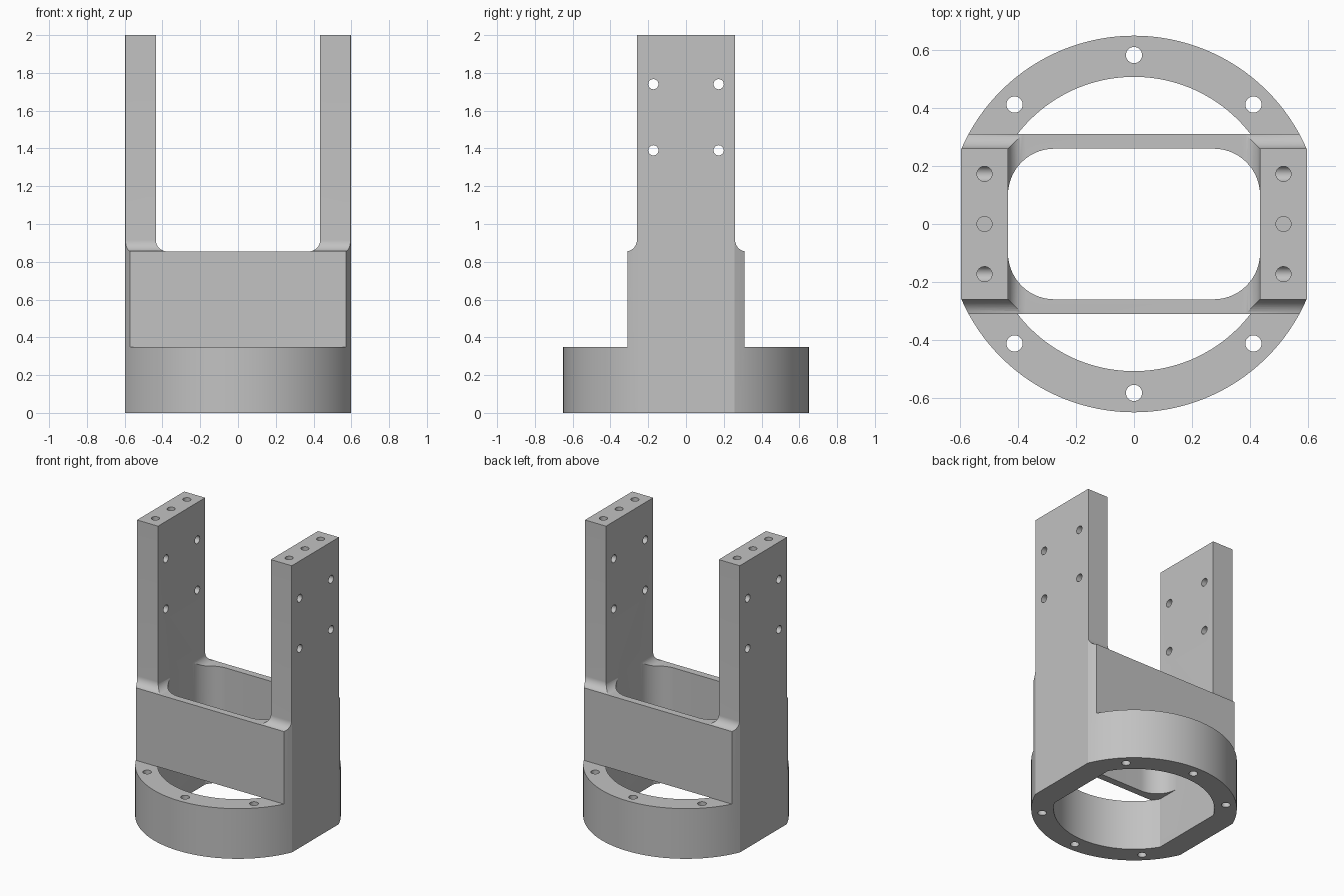
import bpy, bmesh
from math import acos, asin, cos, sin, pi, radians
from mathutils import Vector

cube = bpy.data.objects.get("Cube")
if cube:
    bpy.data.objects.remove(cube, do_unlink=True)

HALF_W, ARM_IN = 0.597, 0.435        # outer and inner faces of the arms
ARM_Y, WALL_Y = 0.26, 0.31           # arm and wall half depths
RING_R, BORE_R, RING_H = 0.65, 0.508, 0.35
WALL_TOP, FILLET = 0.855, 0.06

grey = bpy.data.materials.new("machined grey")
grey.use_nodes = True
grey.diffuse_color = (0.54, 0.54, 0.54, 1)
grey.node_tree.nodes["Principled BSDF"].inputs["Base Color"].default_value = (0.54, 0.54, 0.54, 1)


def arc(cx, cy, r, a0, a1, n):
    return [(cx + r * cos(a0 + (a1 - a0) * i / n), cy + r * sin(a0 + (a1 - a0) * i / n))
            for i in range(n + 1)]


def clipped_circle(r, half):
    """Circle with its left and right sides cut flat."""
    a = acos(half / r)
    return arc(0, 0, r, a, pi - a, 48) + arc(0, 0, r, pi + a, 2 * pi - a, 48)


def mirrored(points):
    """Close a half profile with its mirror image."""
    return points + [(-u, v) for u, v in reversed(points)]


def prism(name, outline, axis, lo, hi):
    """Extrude a 2D outline along an axis between two positions."""
    place = {"x": lambda u, v, w: (w, u, v),
             "y": lambda u, v, w: (u, w, v),
             "z": lambda u, v, w: (u, v, w)}[axis]
    bm = bmesh.new()
    face = bm.faces.new([bm.verts.new(place(u, v, lo)) for u, v in outline])
    grown = bmesh.ops.extrude_face_region(bm, geom=[face])["geom"]
    move = Vector(place(0, 0, hi - lo))
    bmesh.ops.translate(bm, vec=move, verts=[g for g in grown if isinstance(g, bmesh.types.BMVert)])
    bmesh.ops.recalc_face_normals(bm, faces=bm.faces)
    mesh = bpy.data.meshes.new(name)
    bm.to_mesh(mesh)
    bm.free()
    mesh.materials.append(grey)
    obj = bpy.data.objects.new(name, mesh)
    bpy.context.collection.objects.link(obj)
    return obj


def boolean(target, cutter, operation="DIFFERENCE"):
    cutter.hide_render = True
    mod = target.modifiers.new("cut", "BOOLEAN")
    mod.operation, mod.solver, mod.object = operation, "EXACT", cutter
    bpy.context.view_layer.objects.active = target
    bpy.ops.object.modifier_apply(modifier=mod.name)
    bpy.data.objects.remove(cutter, do_unlink=True)


def drill(target, u, v, r, axis, lo, hi):
    boolean(target, prism("drill", arc(u, v, r, 0, 2 * pi, 24)[:-1], axis, lo, hi))


# Full-height body with flat sides
bracket = prism("fork_bracket", clipped_circle(RING_R, HALF_W), "z", 0, 2)

# Stepped side profile: ring, wall, fillet, arm
start = asin((FILLET + ARM_Y - WALL_Y) / FILLET)
side = [(0.8, -0.1), (0.8, RING_H), (WALL_Y, RING_H)]
side += arc(ARM_Y + FILLET, WALL_TOP + FILLET, FILLET, 1.5 * pi - start, pi, 10)
side += [(ARM_Y, 2.1)]
boolean(bracket, prism("side_profile", mirrored(side), "x", -1, 1), "INTERSECT")

# Channel between the arms, filleted at the bottom
channel = arc(ARM_IN - FILLET, WALL_TOP + FILLET, FILLET, 1.5 * pi, 2 * pi, 10) + [(ARM_IN, 2.1)]
boolean(bracket, prism("channel", mirrored(channel), "y", -1, 1))

# Rounded pocket through the wall block
pr = 0.16
pocket = []
for k, (sx, sy) in enumerate([(1, 1), (-1, 1), (-1, -1), (1, -1)]):
    pocket += arc(sx * (ARM_IN - pr), sy * (ARM_Y - pr), pr, k * pi / 2, (k + 1) * pi / 2, 14)
boolean(bracket, prism("pocket", pocket, "z", -0.1, 1))

# Flat-sided bore through the ring
boolean(bracket, prism("bore", clipped_circle(BORE_R, ARM_IN), "z", -0.1, RING_H + 0.0001))

# Ring bolt holes
for s in (-1, 1):
    for deg in (45, 90, 135):
        a = radians(deg * s)
        drill(bracket, 0.583 * cos(a), 0.583 * sin(a), 0.028, "z", -0.1, 0.5)

# Cross holes through both arms
for y in (-0.173, 0.173):
    for z in (1.39, 1.74):
        drill(bracket, y, z, 0.027, "x", -1, 1)

# Blind holes in the arm tops
for x in (-0.516, 0.516):
    for y in (-0.173, 0, 0.173):
        drill(bracket, x, y, 0.026, "z", 1.742, 2.1)

bpy.ops.object.select_all(action="DESELECT")
bracket.select_set(True)
bpy.context.view_layer.objects.active = bracket
bpy.ops.object.shade_smooth_by_angle(angle=radians(20))
